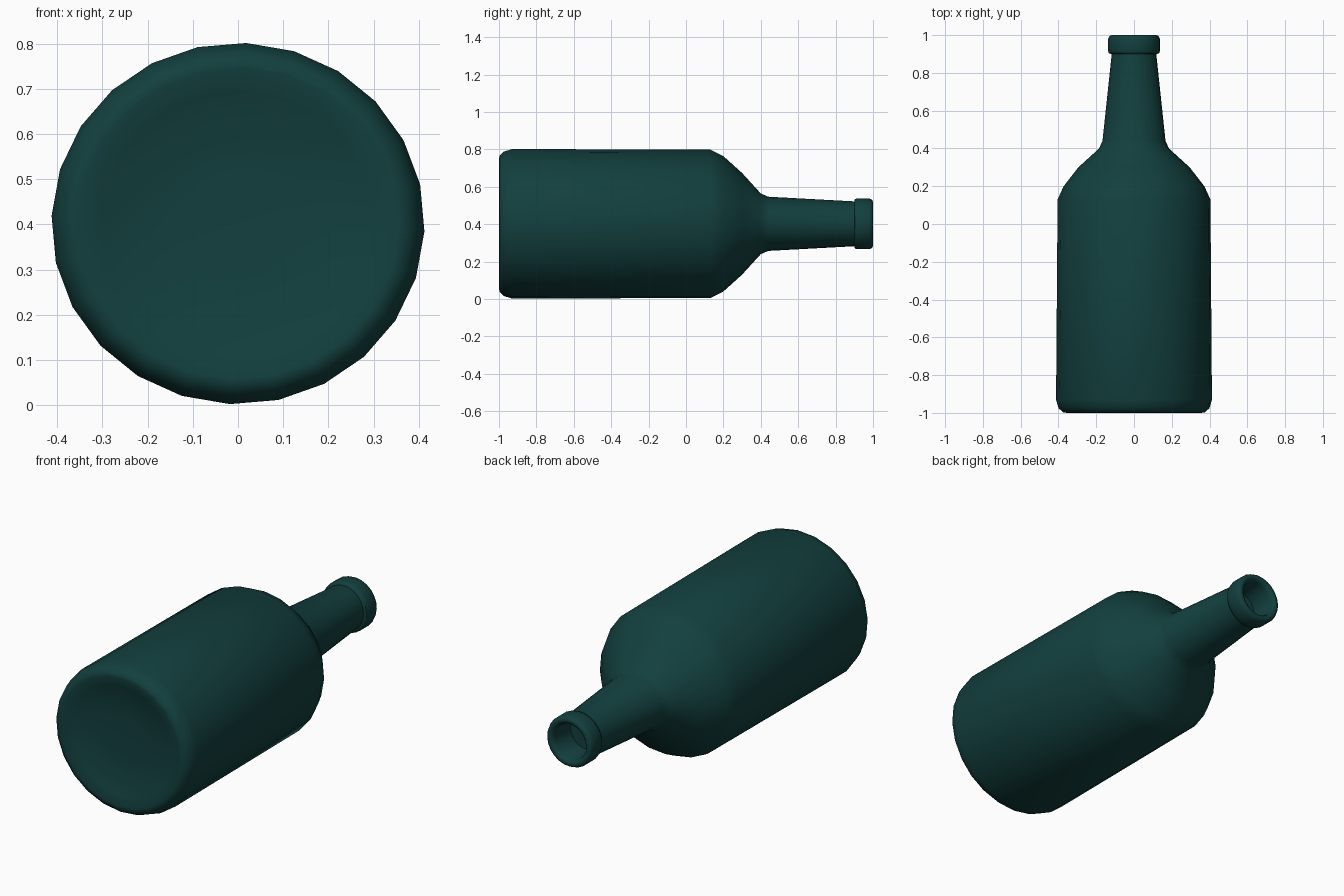
import bpy, bmesh, math

if "Cube" in bpy.data.objects:
    bpy.data.objects.remove(bpy.data.objects["Cube"])

SIDES = 24
CENTRE_Z = 0.402
TILT = math.radians(2.5)

# Profile rings: y, x radius, z radius (base punt -> outside -> mouth interior)
rings = [
    (-0.96, 0.12, 0.12), (-0.967, 0.22, 0.215), (-0.985, 0.30, 0.295),
    (-1.0, 0.355, 0.345), (-0.997, 0.375, 0.365), (-0.975, 0.40, 0.386),
    (-0.93, 0.413, 0.40), (0.13, 0.405, 0.397),
    (0.20, 0.373, 0.362), (0.30, 0.295, 0.272), (0.40, 0.185, 0.162),
    (0.44, 0.167, 0.145), (0.90, 0.118, 0.12),
    (0.903, 0.133, 0.132), (0.915, 0.137, 0.136), (0.98, 0.137, 0.136),
    (0.995, 0.13, 0.129), (1.0, 0.118, 0.117), (0.995, 0.102, 0.102),
    (0.98, 0.095, 0.095), (0.85, 0.092, 0.092),
]

# Lathe the bottle around the y axis
bm = bmesh.new()
loops = []
for y, rx, rz in rings:
    loop = []
    for i in range(SIDES):
        a = 2 * math.pi * i / SIDES - TILT
        loop.append(bm.verts.new((rx * math.cos(a), y, CENTRE_Z + rz * math.sin(a))))
    loops.append(loop)
for a, b in zip(loops, loops[1:]):
    for i in range(SIDES):
        j = (i + 1) % SIDES
        bm.faces.new((a[i], a[j], b[j], b[i]))
bm.faces.new(loops[0])
bm.faces.new(loops[-1])
bmesh.ops.recalc_face_normals(bm, faces=bm.faces)
mesh = bpy.data.meshes.new("bottle")
bm.to_mesh(mesh)
bm.free()

bottle = bpy.data.objects.new("bottle", mesh)
bpy.context.collection.objects.link(bottle)
bpy.context.view_layer.objects.active = bottle
bottle.select_set(True)
bpy.ops.object.shade_smooth_by_angle(angle=math.radians(60))

# Dark green glass
glass = bpy.data.materials.new("dark_glass")
glass.diffuse_color = (0.006, 0.05, 0.048, 1)
glass.use_nodes = True
glass.node_tree.nodes["Principled BSDF"].inputs["Base Color"].default_value = glass.diffuse_color
mesh.materials.append(glass)
